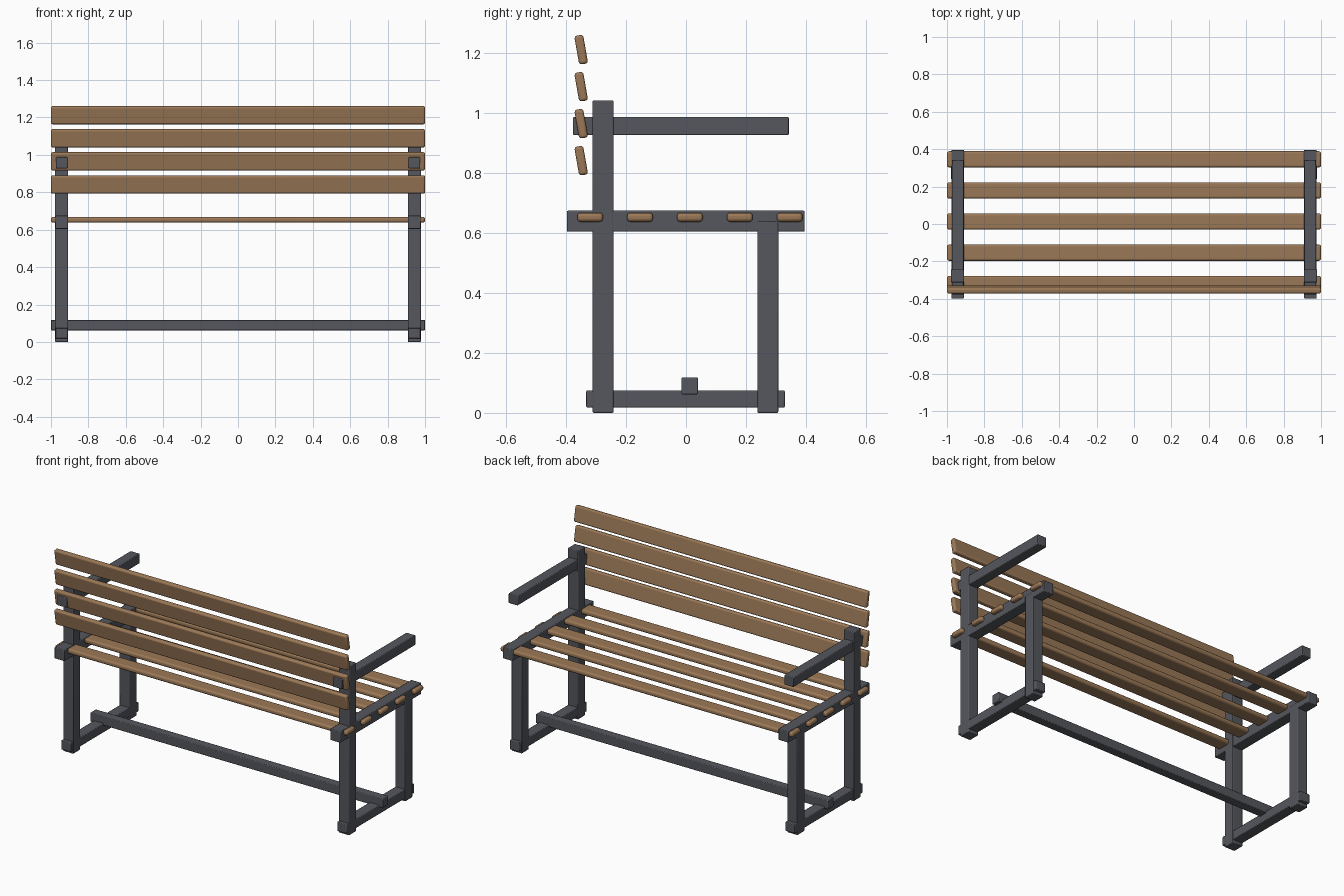
import bpy
from math import radians

if "Cube" in bpy.data.objects:
    bpy.data.objects.remove(bpy.data.objects["Cube"])


def material(name, color):
    m = bpy.data.materials.new(name)
    m.diffuse_color = color
    m.use_nodes = True
    m.node_tree.nodes["Principled BSDF"].inputs["Base Color"].default_value = m.diffuse_color
    return m


WOOD = material("wood", (0.33, 0.19, 0.095, 1))
STEEL = material("dark_steel", (0.09, 0.095, 0.11, 1))


def bar(name, center, size, mat, bevel, segments, tilt=0.0):
    """Box with softened edges, optionally tilted about x."""
    bpy.ops.mesh.primitive_cube_add(size=1, location=center)
    ob = bpy.context.object
    ob.name = name
    ob.scale = size
    bpy.ops.object.transform_apply(location=False, rotation=False, scale=True)
    ob.rotation_euler.x = tilt
    ob.data.materials.append(mat)
    bpy.ops.object.shade_smooth_by_angle(angle=radians(35))
    b = ob.modifiers.new("soft_edges", 'BEVEL')
    b.width = bevel
    b.segments = segments
    return ob


def steel(name, x, y, z, width):
    """Steel bar given by y and z ranges."""
    return bar(name, (x, (y[0] + y[1]) / 2, (z[0] + z[1]) / 2),
               (width, y[1] - y[0], z[1] - z[0]), STEEL, 0.004, 2)


# Two end frames
for side, x in (("left", -0.943), ("right", 0.943)):
    steel(f"{side}_back_leg", x, (-0.312, -0.242), (0.0, 1.043), 0.07)
    steel(f"{side}_front_leg", x, (0.238, 0.308), (0.0, 0.64), 0.07)
    steel(f"{side}_seat_rail", x, (-0.398, 0.396), (0.605, 0.675), 0.068)
    steel(f"{side}_foot_rail", x, (-0.333, 0.33), (0.018, 0.075), 0.066)
    steel(f"{side}_armrest", x, (-0.377, 0.343), (0.927, 0.988), 0.062)

# Long stretcher between the foot rails
steel("stretcher", 0, (-0.015, 0.04), (0.062, 0.118), 2.0)

# Seat slats
for i in range(5):
    bar(f"seat_slat_{i + 1}", (0, -0.32 + i * 0.1665, 0.653),
        (2.0, 0.086, 0.03), WOOD, 0.011, 3)

# Tilted backrest slats
for i in range(4):
    bar(f"back_slat_{i + 1}", (0, -0.35, 0.842 + i * 0.1235),
        (2.0, 0.03, 0.097), WOOD, 0.009, 3, radians(10))
